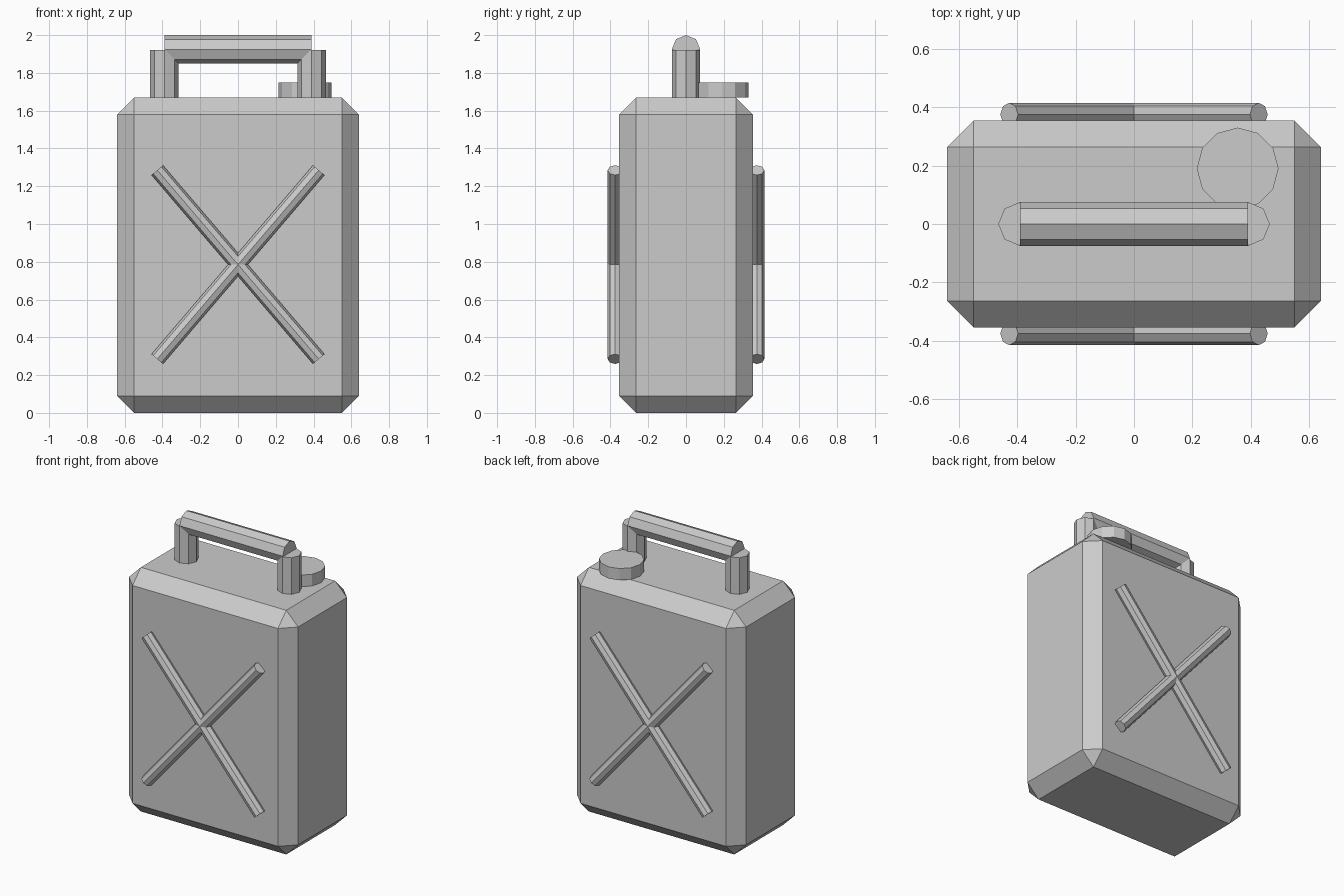
import bpy
import math

if "Cube" in bpy.data.objects:
    bpy.data.objects.remove(bpy.data.objects["Cube"])


def rod(name, loc, radius, length, sides=8, tilt=0.0):
    """Flat-sided cylinder, tilted about the y axis."""
    bpy.ops.mesh.primitive_cylinder_add(vertices=sides, radius=radius, depth=length,
                                        location=loc, rotation=(0, tilt, 0))
    bpy.context.object.name = name


# Can body: box with a single chamfer on every edge
HALF_X, HALF_Y, HEIGHT = 0.64, 0.354, 1.67
bpy.ops.mesh.primitive_cube_add(size=1, location=(0, 0, HEIGHT / 2))
body = bpy.context.object
body.name = "can_body"
body.scale = (2 * HALF_X, 2 * HALF_Y, HEIGHT)
bpy.ops.object.transform_apply(location=False, rotation=False, scale=True)
bevel = body.modifiers.new("chamfer", 'BEVEL')
bevel.width = 0.09
bevel.segments = 1

# Crossed ribs on the front and back
rib_tilt = math.atan2(0.855, 1.0)
for face, y in (("front", -0.375), ("back", 0.375)):
    for side, sign in (("left", -1), ("right", 1)):
        rod(f"{face}_rib_{side}", (0, y, 0.785), 0.04, 1.315, tilt=sign * rib_tilt)

# Handle: two posts and a grip
for side, sign in (("left", -1), ("right", 1)):
    rod(f"handle_post_{side}", (sign * 0.39, 0, 1.79), 0.075, 0.26)
rod("handle_grip", (0, 0, 1.925), 0.075, 0.78, tilt=math.pi / 2)

# Filler cap
rod("filler_cap", (0.355, 0.19, 1.71), 0.14, 0.08, sides=12)
